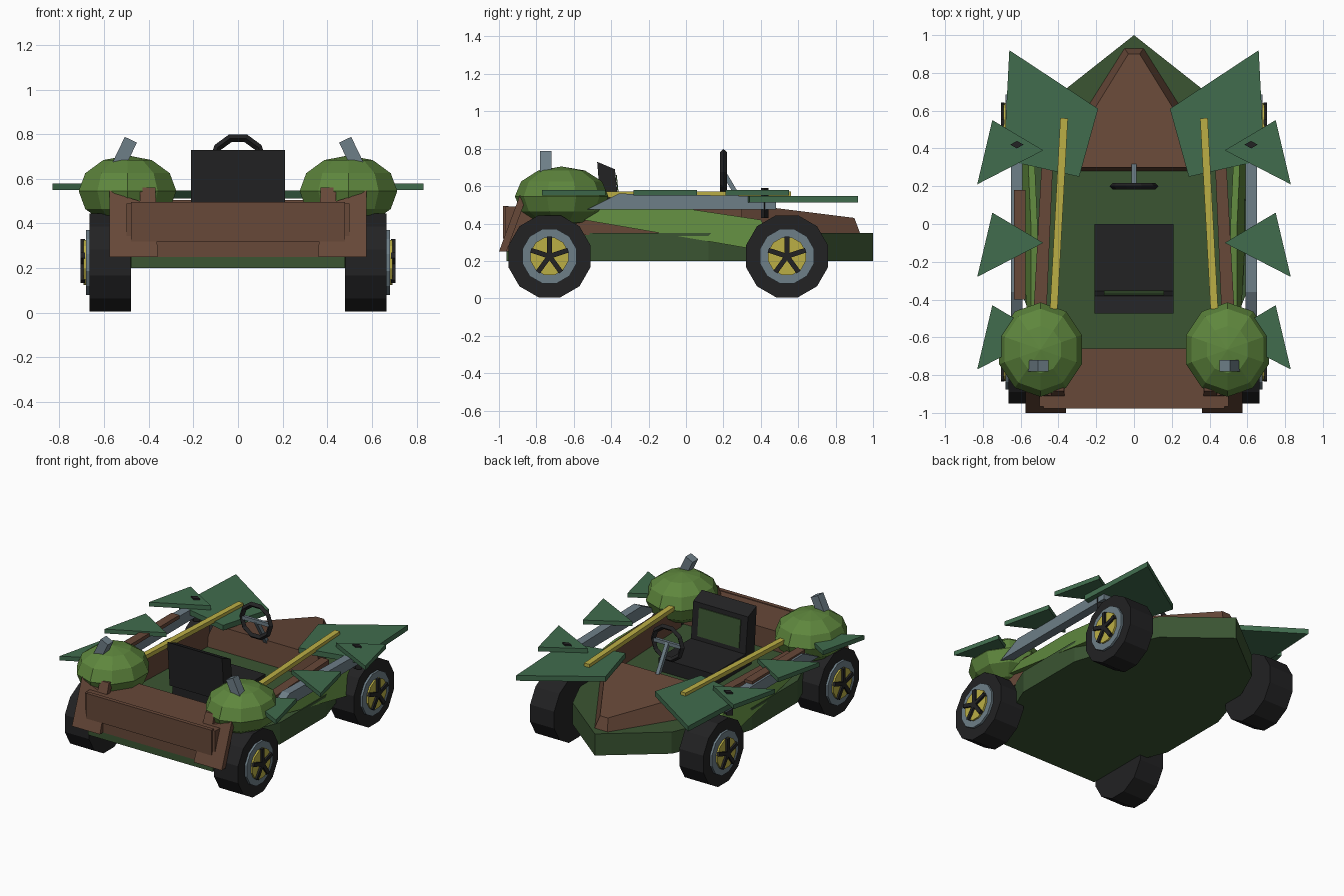
import bpy, bmesh, math
from mathutils import Matrix, Vector

if "Cube" in bpy.data.objects:
    bpy.data.objects.remove(bpy.data.objects["Cube"])

def mat(name, r, g, b):
    m = bpy.data.materials.new(name)
    m.diffuse_color = (r, g, b, 1)
    m.use_nodes = True
    m.node_tree.nodes["Principled BSDF"].inputs["Base Color"].default_value = m.diffuse_color
    return m

HULL = mat("dark green", .043, .090, .032)
LIME = mat("light green", .112, .240, .047)
LEAF = mat("leaf green", .052, .150, .075)
BROWN = mat("brown", .135, .065, .040)
GREY = mat("blue grey", .155, .210, .245)
GOLD = mat("yellow", .50, .43, .06)
BLACK = mat("black", .016, .016, .017)

def add(name, bm, m):
    bmesh.ops.recalc_face_normals(bm, faces=bm.faces)
    me = bpy.data.meshes.new(name)
    bm.to_mesh(me)
    bm.free()
    me.materials.append(m)
    ob = bpy.data.objects.new(name, me)
    bpy.context.collection.objects.link(ob)
    return ob

def solid(name, lo, hi, m):
    """Join two matching loops of points into a closed solid."""
    bm = bmesh.new()
    a = [bm.verts.new(p) for p in lo]
    b = [bm.verts.new(p) for p in hi]
    n = len(a)
    bm.faces.new(a[::-1])
    bm.faces.new(b)
    for i in range(n):
        j = (i + 1) % n
        bm.faces.new((a[i], a[j], b[j], b[i]))
    return add(name, bm, m)

def slab(name, pts, z0, z1, m):
    return solid(name, [(x, y, z0) for x, y in pts], [(x, y, z1) for x, y in pts], m)

def box(name, x0, x1, y0, y1, z0, z1, m):
    return slab(name, [(x0, y0), (x1, y0), (x1, y1), (x0, y1)], z0, z1, m)

def beam(name, p, q, w, h, m):
    """Rectangular bar from p to q."""
    p, q = Vector(p), Vector(q)
    d = q - p
    bm = bmesh.new()
    rot = d.to_track_quat('Y', 'Z').to_matrix().to_4x4()
    bmesh.ops.create_cube(bm, size=1, matrix=Matrix.Translation((p + q) / 2) @ rot
                          @ Matrix.Diagonal((w, d.length, h, 1)))
    return add(name, bm, m)

def drum(name, x0, x1, y, z, r, n, m):
    """Cylinder along x."""
    loop = lambda x: [(x, y + r * math.cos(2 * math.pi * (i + .5) / n - math.pi / 2),
                       z + r * math.sin(2 * math.pi * (i + .5) / n - math.pi / 2)) for i in range(n)]
    return solid(name, loop(x0), loop(x1), m)

# Hull with pointed nose
half = [(.38, .70), (.47, .50), (.59, .12), (.59, -.38), (.50, -.60), (.48, -.96)]
slab("hull", [(0, 1)] + half + [(-x, y) for x, y in half[::-1]], .20, .35, HULL)

# Nose cover
solid("nose_cover",
      [(-.46, .28, .35), (.46, .28, .35), (.05, .93, .35), (-.05, .93, .35)],
      [(-.40, .30, .505), (.40, .30, .505), (.03, .90, .43), (-.03, .90, .43)], BROWN)

# Rear box and its raised panel
box("rear_box", -.50, .50, -.965, -.66, .25, .49, BROWN)
box("rear_panel", -.48, .48, -.978, -.95, .32, .495, BROWN)

# Seat
box("seat_base", -.21, .21, -.42, 0, .35, .44, BLACK)
solid("seat_back",
      [(-.21, -.45, .42), (.21, -.45, .42), (.21, -.35, .40), (-.21, -.35, .40)],
      [(-.21, -.475, .73), (.21, -.475, .73), (.21, -.38, .69), (-.21, -.38, .69)], BLACK)
solid("seat_back_pad",
      [(-.16, -.356, .47), (.16, -.356, .47), (.16, -.351, .47), (-.16, -.351, .47)],
      [(-.16, -.376, .66), (.16, -.376, .66), (.16, -.370, .66), (-.16, -.370, .66)], HULL)

# Steering wheel with column
bpy.ops.mesh.primitive_torus_add(major_segments=10, minor_segments=4, major_radius=.112,
                                 minor_radius=.018, location=(0, .2, .675),
                                 rotation=(math.pi / 2, 0, 0))
bpy.context.object.name = "steering_wheel"
bpy.context.object.data.materials.append(BLACK)
beam("steering_bar", (-.11, .2, .675), (.11, .2, .675), .02, .025, GREY)
beam("steering_column", (0, .2, .675), (0, .31, .49), .025, .025, GREY)

for s, side in ((-1, "left"), (1, "right")):
    # Slanted light side panel
    prof = [(-.58, .48), (0, .48), (.40, .42), (.50, .25), (.35, .265), (-.58, .425)]
    out = [(s * (.60 - .3 * (z - .30)), y, z) for y, z in prof]
    solid(side + "_side_panel", out, [(x - s * .035, y, z) for x, y, z in out], LIME)

    # Inner side wall
    w = [(.43, .30), (.49, .30), (.54, -.62), (.47, -.62)]
    w = [(s * x, y) for x, y in w]
    slab(side + "_inner_wall", w, .34, .50, BROWN)

    # Grey side bars
    solid(side + "_side_bar",
          [(s * .59, -.53, .475), (s * .59, .48, .475), (s * .59, .48, .545), (s * .59, -.36, .56)],
          [(s * .65, -.53, .475), (s * .65, .48, .475), (s * .65, .48, .545), (s * .65, -.36, .56)],
          GREY)

    # Yellow rod
    beam(side + "_rod", (s * .37, .56, .555), (s * .425, -.45, .555), .04, .03, GOLD)

    # Large front leaf and three small side leaves
    slab(side + "_front_leaf", [(s * .66, .92), (s * .19, .61), (s * .29, .25), (s * .69, .34)],
         .512, .548, LEAF)
    for i, y in enumerate((.21, -.28, -.77)):
        slab(f"{side}_side_leaf_{i + 1}",
             [(s * .75, y + .34), (s * .48, y + .18), (s * .83, y)], .55, .58, LEAF)

    # Dark pin through the first side leaf
    slab(side + "_leaf_pin", [(s * .62 + .035, .42), (s * .62, .44), (s * .62 - .035, .42),
                              (s * .62, .40)], .43, .59, BLACK)

    # Faceted pod with a square pipe
    bm = bmesh.new()
    bmesh.ops.create_uvsphere(bm, u_segments=10, v_segments=6, radius=1)
    bmesh.ops.transform(bm, verts=bm.verts, matrix=Matrix.Translation((s * .495, -.665, .545))
                        @ Matrix.Diagonal((.23, .25, .16, 1)))
    add(side + "_pod", bm, LIME)
    beam(side + "_pod_pipe", (s * .545, -.75, .64), (s * .48, -.75, .775), .06, .06, GREY)

    # Jagged leaning plate at the rear corner
    jag = [(.575, .25), (.575, .55), (.555, .535), (.44, .50), (.44, .56), (.37, .56), (.36, .25)]
    lean = lambda z, o: -1 + .37 * (z - .25) + o
    solid(side + "_corner_plate", [(s * x, lean(z, 0), z) for x, z in jag],
          [(s * x, lean(z, .04), z) for x, z in jag], BROWN)

    # Wheels
    for y, end in ((-.73, "rear"), (.54, "front")):
        name = f"{side}_{end}_"
        drum(name + "tyre", s * .48, s * .665, y, .225, .227, 12, BLACK)
        drum(name + "rim", s * .60, s * .68, y, .225, .150, 12, GREY)
        drum(name + "hub", s * .62, s * .692, y, .225, .104, 12, GOLD)
        for k in range(5):
            a = math.pi / 2 + k * math.tau / 5
            beam(f"{name}spoke_{k + 1}", (s * .695, y, .225),
                 (s * .695, y + .105 * math.cos(a), .225 + .105 * math.sin(a)), .02, .026, BLACK)

# Brown plank on the left side bar
box("left_plank", -.635, -.575, -.40, .18, .545, .57, BROWN)
